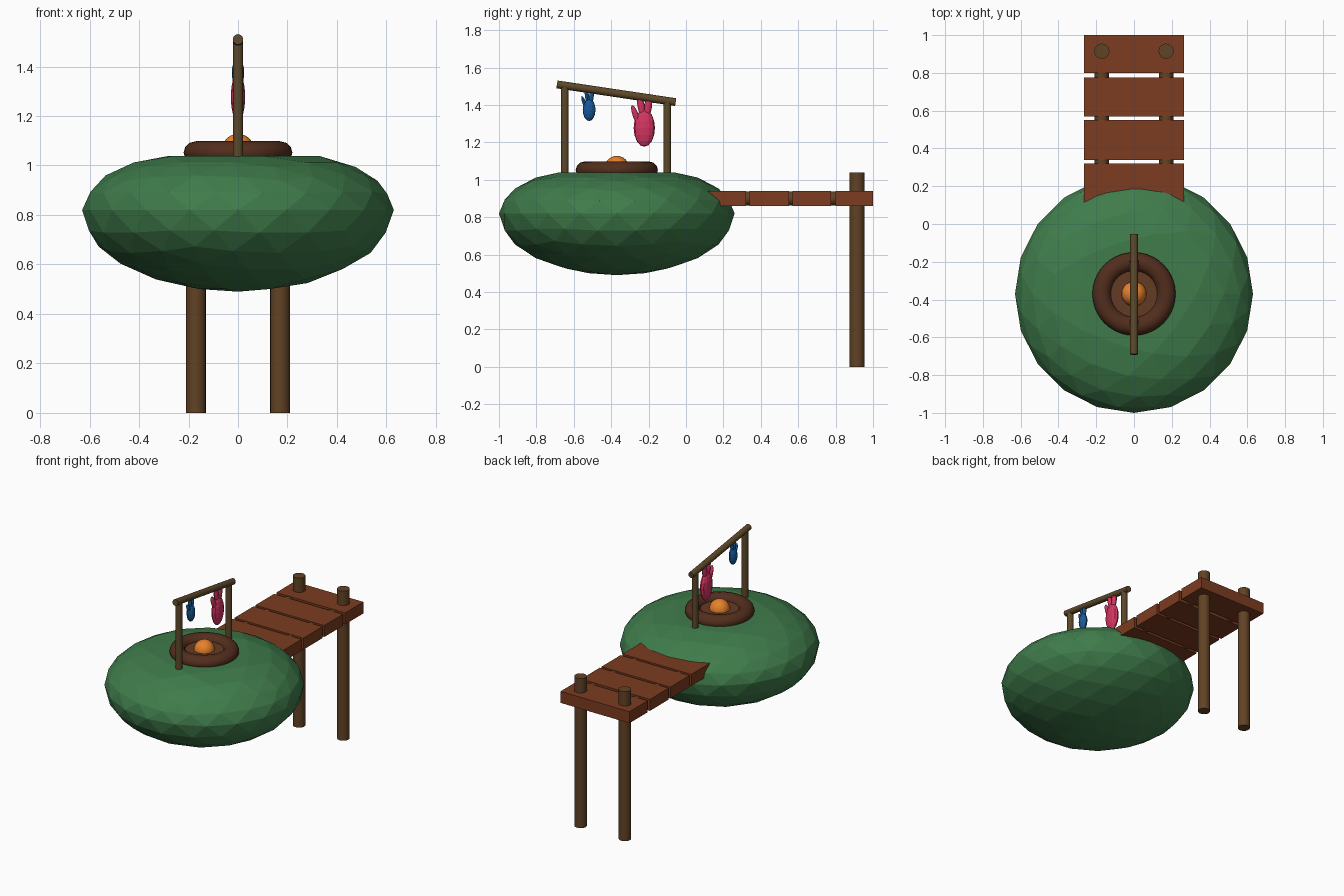
import bpy, math
from mathutils import Vector, Matrix

if "Cube" in bpy.data.objects:
    bpy.data.objects.remove(bpy.data.objects["Cube"])


def material(name, rgb):
    m = bpy.data.materials.new(name)
    m.diffuse_color = (*rgb, 1)
    m.use_nodes = True
    m.node_tree.nodes["Principled BSDF"].inputs["Base Color"].default_value = m.diffuse_color
    return m


GREEN = material("leaf_green", (0.05, 0.2, 0.07))
PLANK = material("plank_brown", (0.2, 0.045, 0.014))
POST = material("post_brown", (0.12, 0.055, 0.018))
POLE = material("pole_brown", (0.11, 0.065, 0.022))
RING = material("ring_brown", (0.085, 0.027, 0.012))
BASIN = material("basin_brown", (0.13, 0.043, 0.018))
ORANGE = material("orange", (0.8, 0.22, 0.025))
BLUE = material("blue", (0.008, 0.1, 0.32))
PINK = material("pink", (0.65, 0.035, 0.12))


def finish(name, mat, smooth=False):
    o = bpy.context.object
    o.name = name
    o.data.materials.append(mat)
    if smooth:
        bpy.ops.object.shade_smooth_by_angle(angle=math.radians(40))
    return o


def rod(name, a, b, r, mat, sides=20):
    a, b = Vector(a), Vector(b)
    d = b - a
    bpy.ops.mesh.primitive_cylinder_add(vertices=sides, radius=r, depth=d.length, location=(a + b) / 2,
                                        rotation=d.to_track_quat('Z', 'Y').to_euler())
    return finish(name, mat, True)


def box(name, lo, hi, mat):
    lo, hi = Vector(lo), Vector(hi)
    bpy.ops.mesh.primitive_cube_add(size=1, location=(lo + hi) / 2)
    bpy.context.object.data.transform(Matrix.Diagonal((*(hi - lo), 1)))
    return finish(name, mat)


# faceted canopy: ellipsoid with flattened top
C = -0.37
bpy.ops.mesh.primitive_ico_sphere_add(subdivisions=3, radius=1, location=(0, C, 0.82))
canopy = finish("canopy", GREEN)
for v in canopy.data.vertices:
    n = v.co.z
    v.co.z = 0.33 * n if n < 0 else min(0.265 * n, 0.205 + 0.015 * n)
    v.co.x *= 0.63
    v.co.y *= 0.63

# walkway: posts, rails, planks
for side, s in (("left", -1), ("right", 1)):
    rod(side + "_post", (s * 0.17, 0.915, 0), (s * 0.17, 0.915, 1.04), 0.04, POST)
    rod(side + "_rail", (s * 0.17, 0.1, 0.9), (s * 0.17, 0.95, 0.9), 0.038, POST)
for i, (y0, y1) in enumerate([(0.11, 0.32), (0.34, 0.55), (0.57, 0.775), (0.8, 1.0)]):
    box(f"plank_{i + 1}", (-0.265, y0, 0.86), (0.265, y1, 0.94), PLANK)

# fire pit: ring, basin and ember ball
bpy.ops.mesh.primitive_torus_add(major_radius=0.17, minor_radius=0.05, major_segments=40,
                                 minor_segments=12, location=(0, C, 1.052))
bpy.context.object.data.transform(Matrix.Diagonal((1, 1, 0.92, 1)))
finish("pit_ring", RING, True)
rod("pit_basin", (0, C, 1.0), (0, C, 1.062), 0.14, BASIN, 32)
bpy.ops.mesh.primitive_uv_sphere_add(segments=20, ring_count=12, radius=0.066, location=(0, C, 1.062))
finish("ember_ball", ORANGE, True)

# drying rack
rod("front_pole", (0, -0.648, 1.0), (0, -0.648, 1.495), 0.021, POLE)
rod("back_pole", (0, -0.1, 1.0), (0, -0.1, 1.415), 0.021, POLE)
rod("rack_bar", (0, -0.69, 1.51), (0, -0.055, 1.415), 0.021, POLE)


# hanging fish: body, side fin and two tail lobes, head down
def fish(name, y, z, k, thick, mat):
    lobes = [("body", 0, -0.03, 0.057, 0.1, 0),
             ("fin", -0.045, 0.035, 0.016, 0.06, 20),
             ("tail_a", -0.018, 0.09, 0.019, 0.07, 10),
             ("tail_b", 0.02, 0.085, 0.021, 0.07, -8)]
    for part, dy, dz, w, h, tilt in lobes:
        bpy.ops.mesh.primitive_uv_sphere_add(segments=12, ring_count=8, radius=1,
                                             location=(0, y + dy * k, z + dz * k),
                                             rotation=(math.radians(tilt), 0, 0))
        tx = thick if part == "body" else thick * 0.55
        bpy.context.object.data.transform(Matrix.Diagonal((tx, w * k, h * k, 1)))
        finish(f"{name}_{part}", mat)


fish("pink_fish", -0.223, 1.307, 1.0, 0.029, PINK)
fish("blue_fish", -0.518, 1.392, 0.6, 0.025, BLUE)
